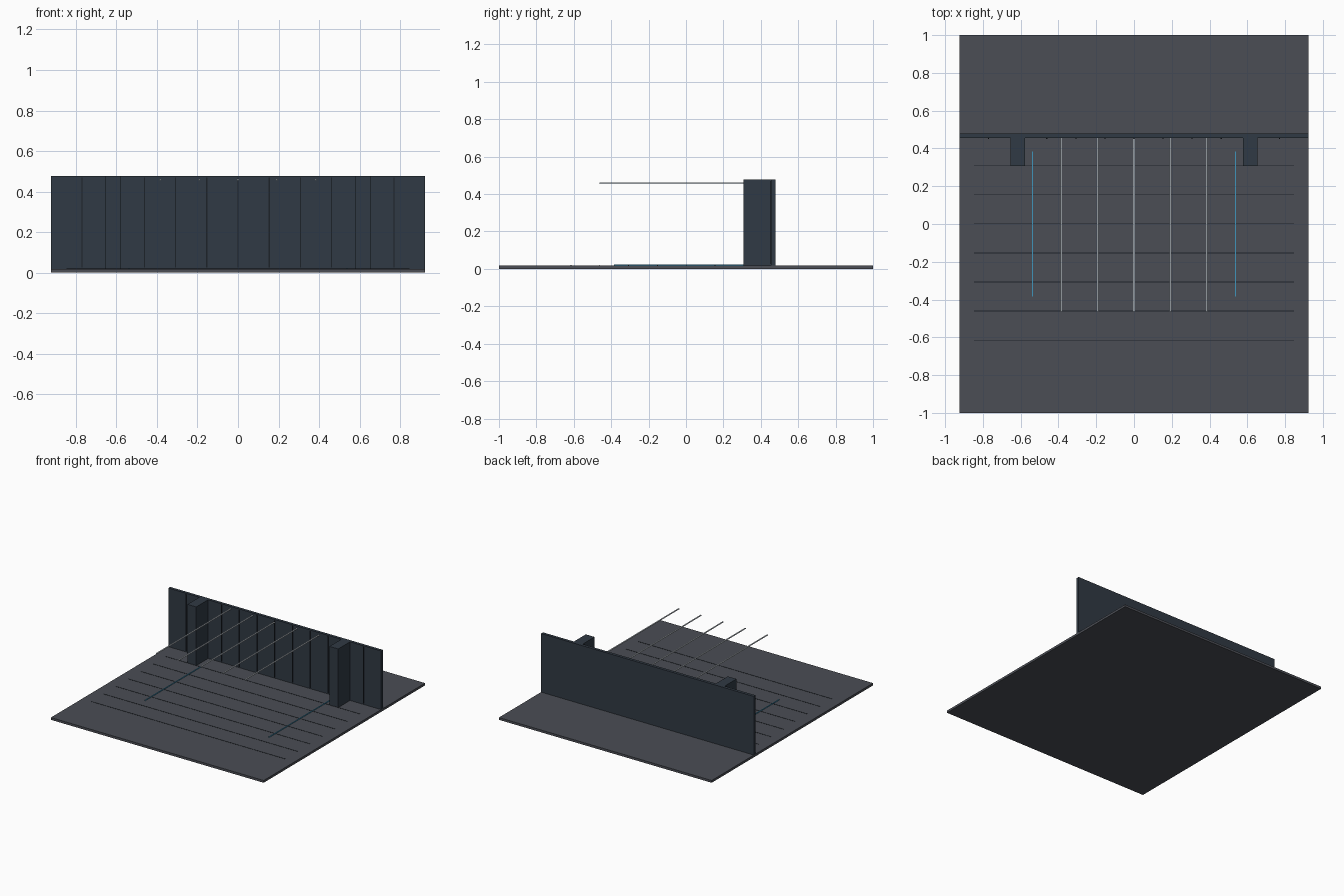
import bpy

if "Cube" in bpy.data.objects:
    bpy.data.objects.remove(bpy.data.objects["Cube"])


def material(name, color):
    m = bpy.data.materials.new(name)
    m.diffuse_color = (*color, 1)
    m.use_nodes = True
    m.node_tree.nodes["Principled BSDF"].inputs["Base Color"].default_value = m.diffuse_color
    return m


FLOOR = material("floor_grey", (0.07, 0.075, 0.09))
WALL = material("wall_slate", (0.03, 0.042, 0.058))
SEAM = material("seam_dark", (0.012, 0.016, 0.022))
LIGHT = material("light_white", (0.75, 0.82, 0.88))
BLUE = material("guide_blue", (0.05, 0.3, 0.5))


def box(name, x, y, z, mat):
    """Box from (min, max) ranges on each axis."""
    bpy.ops.mesh.primitive_cube_add(
        size=1, location=[(a + b) / 2 for a, b in (x, y, z)])
    o = bpy.context.object
    o.name = name
    o.scale = [b - a for a, b in (x, y, z)]
    bpy.ops.object.transform_apply(location=False, rotation=False, scale=True)
    o.data.materials.append(mat)
    return o


# Floor slab and back wall
box("floor", (-0.923, 0.923), (-1, 1), (0, 0.018), FLOOR)
box("back_wall", (-0.923, 0.923), (0.455, 0.478), (0.018, 0.478), WALL)

# Pillars and blue floor guides on both sides
for side, s in (("left", -1), ("right", 1)):
    px = sorted((s * 0.578, s * 0.654))
    box(f"pillar_{side}", px, (0.308, 0.458), (0.018, 0.478), WALL)
    gx = s * 0.538
    box(f"floor_guide_{side}", (gx - 0.003, gx + 0.003), (-0.385, 0.385),
        (0.017, 0.023), BLUE)

# Vertical wall seams
for i in range(-5, 6):
    x = i * 0.154
    box(f"wall_seam_{i + 6}", (x - 0.003, x + 0.003), (0.451, 0.456),
        (0.025, 0.47), SEAM)

# Floor joints running across
for i in range(7):
    y = -0.615 + i * 0.154
    box(f"floor_joint_{i + 1}", (-0.846, 0.846), (y - 0.002, y + 0.002),
        (0.016, 0.0195), SEAM)

# Overhead light strips
for i in range(-2, 3):
    x = i * 0.192
    box(f"light_strip_{i + 3}", (x - 0.004, x + 0.004), (-0.462, 0.456),
        (0.455, 0.461), LIGHT)
